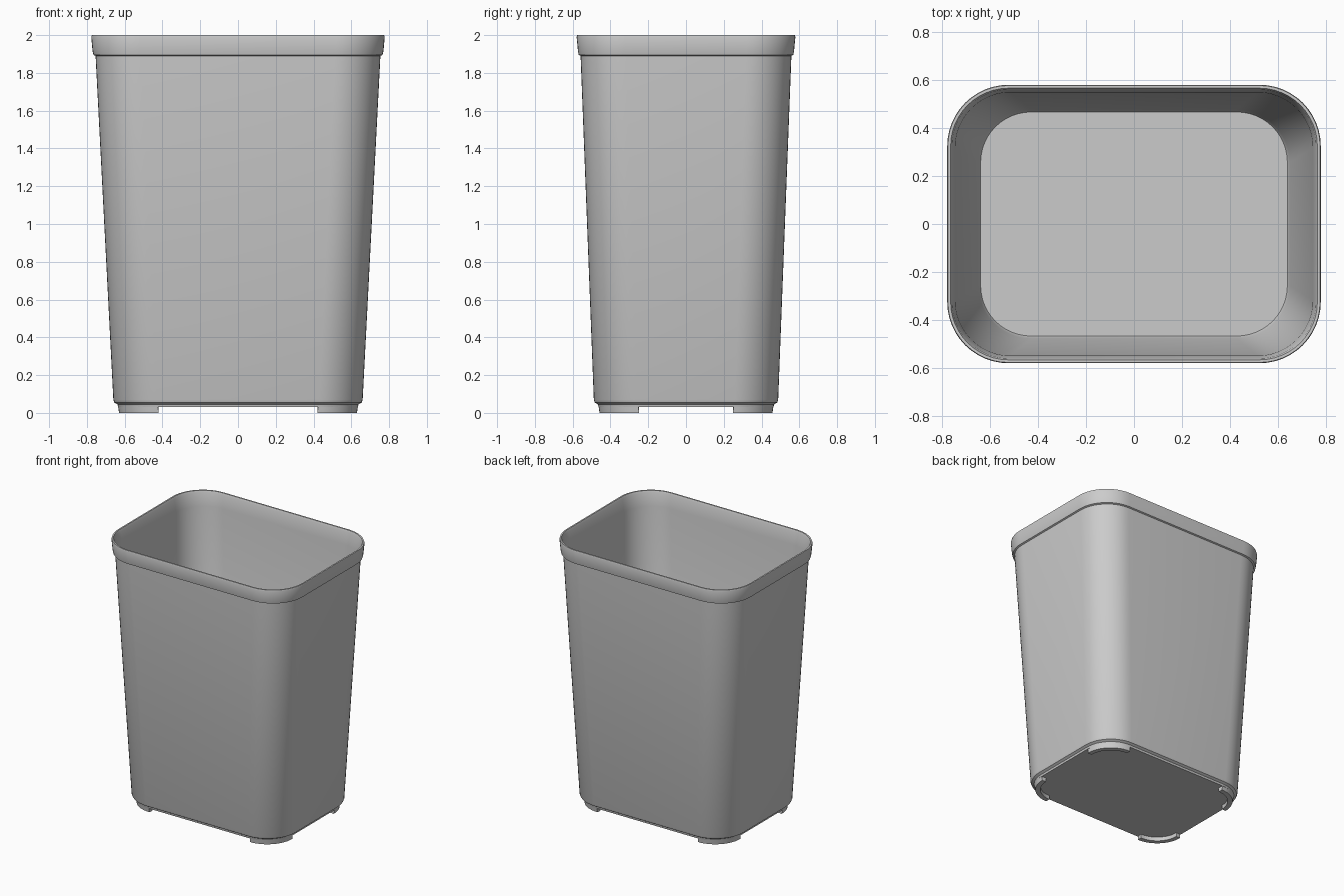
import bpy, bmesh
from math import cos, sin, pi, radians

if "Cube" in bpy.data.objects:
    bpy.data.objects.remove(bpy.data.objects["Cube"])

SEG = 12  # segments per rounded corner


def corner(hx, hy, r, sx=1, sy=1):
    """Arc of one rounded corner, mirrored by the signs."""
    return [(sx * (hx - r + r * cos(i * pi / 2 / SEG)),
             sy * (hy - r + r * sin(i * pi / 2 / SEG))) for i in range(SEG + 1)]


def outline(hx, hy, r):
    """Counter-clockwise rounded rectangle."""
    return (corner(hx, hy, r) + corner(hx, hy, r, -1, 1)[::-1]
            + corner(hx, hy, r, -1, -1) + corner(hx, hy, r, 1, -1)[::-1])


def finish(bm, name):
    bmesh.ops.recalc_face_normals(bm, faces=bm.faces)
    me = bpy.data.meshes.new(name)
    bm.to_mesh(me)
    bm.free()
    ob = bpy.data.objects.new(name, me)
    bpy.context.collection.objects.link(ob)
    bpy.ops.object.select_all(action='DESELECT')
    ob.select_set(True)
    bpy.context.view_layer.objects.active = ob
    bpy.ops.object.shade_smooth_by_angle(angle=radians(30))
    return ob


def bridge(bm, a, b):
    n = len(a)
    for i in range(n):
        j = (i + 1) % n
        bm.faces.new((a[i], a[j], b[j], b[i]))


# Bin body: underside, tapered outer wall, rim band, then down the inner wall
sections = [  # z, half width, half depth, corner radius
    (0.03, 0.635, 0.463, 0.215),
    (0.045, 0.638, 0.466, 0.215),
    (0.055, 0.655, 0.483, 0.23),
    (0.07, 0.66, 0.488, 0.23),
    (1.89, 0.754, 0.558, 0.24),
    (1.895, 0.765, 0.568, 0.245),
    (1.915, 0.770, 0.572, 0.25),
    (1.99, 0.777, 0.579, 0.255),
    (2.00, 0.774, 0.576, 0.252),
    (2.00, 0.763, 0.565, 0.241),
    (1.985, 0.757, 0.559, 0.236),
    (1.89, 0.744, 0.548, 0.23),
    (0.07, 0.648, 0.476, 0.22),
    (0.05, 0.638, 0.466, 0.21),
]
bm = bmesh.new()
rings = [[bm.verts.new((x, y, z)) for x, y in outline(hx, hy, r)]
         for z, hx, hy, r in sections]
for a, b in zip(rings, rings[1:]):
    bridge(bm, a, b)
bm.faces.new(rings[0][::-1])   # underside
bm.faces.new(rings[-1])        # inside floor
finish(bm, "bin_body")

# Curved feet under the four corners
for sx, side in ((-1, "left"), (1, "right")):
    for sy, end in ((-1, "front"), (1, "back")):
        bm = bmesh.new()
        loops = []
        for z, grow in ((0.0, 0.0), (0.045, 0.006)):
            outer = corner(0.63 + grow, 0.458 + grow, 0.21, sx, sy)
            inner = corner(0.595, 0.423, 0.175, sx, sy)
            loops.append([[bm.verts.new((x, y, z)) for x, y in c]
                          for c in (outer, inner)])
        (ob, ib), (ot, it) = loops
        for i in range(SEG):
            for p, q in ((ob, ot), (ot, it), (it, ib), (ib, ob)):
                bm.faces.new((p[i], p[i + 1], q[i + 1], q[i]))
        for i in (0, SEG):
            bm.faces.new((ob[i], ot[i], it[i], ib[i]))
        finish(bm, f"foot_{end}_{side}")
